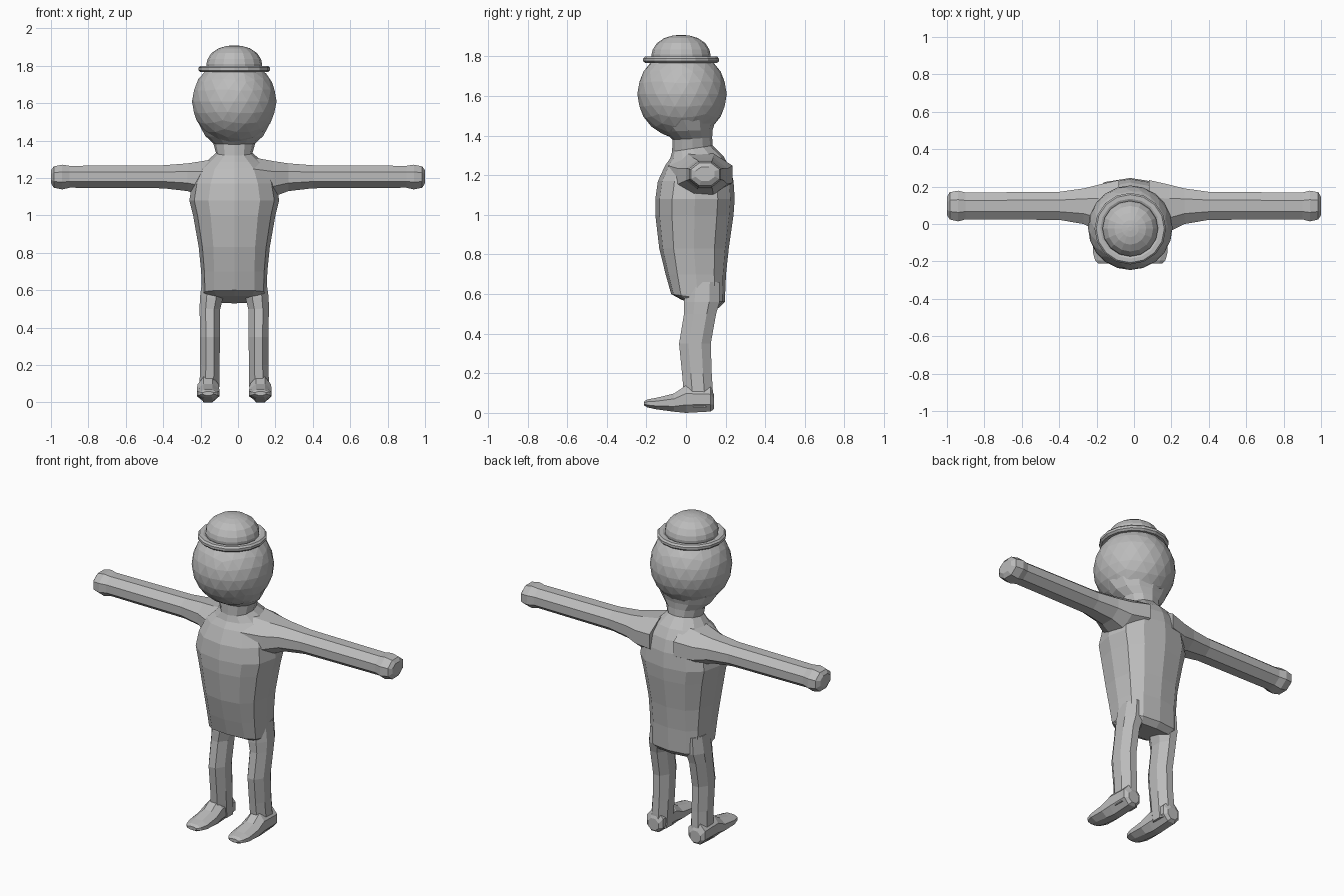
import bpy, bmesh, math

CX = -0.02  # body centre line

grey = bpy.data.materials.new("plain_grey")
grey.diffuse_color = (0.5, 0.5, 0.5, 1)


def finish(name, bm):
    bmesh.ops.recalc_face_normals(bm, faces=bm.faces)
    me = bpy.data.meshes.new(name)
    bm.to_mesh(me)
    bm.free()
    me.materials.append(grey)
    ob = bpy.data.objects.new(name, me)
    bpy.context.collection.objects.link(ob)
    return ob


def unit_ring(n, flat=False, power=2.0):
    """Points of a rounded n-gon filling -1..1; flat puts sides on the axes."""
    pts = []
    for i in range(n):
        a = 2 * math.pi * (i + (0.5 if flat else 0)) / n
        k = 1 / math.cos(math.pi / n) if flat else 1
        c, s = math.cos(a), math.sin(a)
        pts.append((k * math.copysign(abs(c) ** (2 / power), c),
                    k * math.copysign(abs(s) ** (2 / power), s)))
    return pts


def loft(name, rings):
    bm = bmesh.new()
    vs = [[bm.verts.new(p) for p in r] for r in rings]
    n = len(vs[0])
    for a, b in zip(vs, vs[1:]):
        for i in range(n):
            j = (i + 1) % n
            bm.faces.new((a[i], a[j], b[j], b[i]))
    bm.faces.new(vs[0])
    bm.faces.new(vs[-1])
    return finish(name, bm)


# torso and neck: z front, z back, y front, y back, half width, boxiness
torso = [
    (1.48, 1.48, -0.175, 0.150, 0.185, 2.0),
    (1.42, 1.43, -0.112, 0.135, 0.155, 2.0),
    (1.38, 1.39, -0.068, 0.132, 0.112, 2.0),
    (1.32, 1.35, -0.070, 0.135, 0.098, 2.1),
    (1.285, 1.295, -0.080, 0.190, 0.145, 2.2),
    (1.25, 1.24, -0.105, 0.222, 0.190, 2.3),
    (1.17, 1.17, -0.142, 0.240, 0.225, 2.4),
    (1.08, 1.08, -0.155, 0.246, 0.240, 2.5),
    (1.00, 1.00, -0.155, 0.240, 0.220, 2.5),
    (0.83, 0.83, -0.135, 0.216, 0.190, 2.6),
    (0.70, 0.70, -0.103, 0.202, 0.177, 2.8),
    (0.60, 0.56, -0.075, 0.196, 0.172, 3.0),
    (0.57, 0.53, -0.020, 0.165, 0.150, 3.0),
]
rings = []
for zf, zb, yf, yb, hx, p in torso:
    cy, hy = (yf + yb) / 2, (yb - yf) / 2
    rings.append([(CX + u * hx, cy + v * hy, zf + (zb - zf) * (v + 1) / 2)
                  for u, v in unit_ring(12, power=p)])
loft("torso_and_neck", rings)

# arms: x, z low, z high, y front, y back
arm = [
    (0.08, 1.100, 1.310, -0.090, 0.235),
    (0.19, 1.100, 1.290, -0.040, 0.210),
    (0.27, 1.130, 1.278, 0.000, 0.190),
    (0.40, 1.145, 1.268, 0.022, 0.172),
    (0.90, 1.148, 1.265, 0.025, 0.168),
    (0.94, 1.139, 1.271, 0.014, 0.178),
    (0.985, 1.148, 1.262, 0.024, 0.170),
    (1.00, 1.172, 1.242, 0.048, 0.145),
]
# legs: z, y front, y back, half width, distance from centre line
leg = [
    (0.66, 0.000, 0.170, 0.050, 0.120),
    (0.56, -0.010, 0.170, 0.062, 0.122),
    (0.50, -0.010, 0.152, 0.055, 0.130),
    (0.35, -0.035, 0.125, 0.053, 0.130),
    (0.20, -0.020, 0.130, 0.052, 0.130),
    (0.12, -0.013, 0.135, 0.053, 0.132),
    (0.03, 0.000, 0.138, 0.054, 0.136),
]
# feet: y, z low, z high, half width
foot = [
    (0.142, 0.020, 0.090, 0.035),
    (0.125, 0.007, 0.130, 0.055),
    (0.00, 0.000, 0.138, 0.056),
    (-0.06, 0.006, 0.098, 0.060),
    (-0.15, 0.018, 0.076, 0.060),
    (-0.195, 0.028, 0.068, 0.048),
    (-0.212, 0.038, 0.058, 0.030),
]
octagon = unit_ring(8, flat=True)
for side, s in (("left", 1), ("right", -1)):
    loft(side + "_arm", [[(s * x, (yf + yb) / 2 + u * (yb - yf) / 2,
                           (z0 + z1) / 2 + v * (z1 - z0) / 2) for u, v in octagon]
                         for x, z0, z1, yf, yb in arm])
    loft(side + "_leg", [[(CX + s * d + u * h, (yf + yb) / 2 + v * (yb - yf) / 2, z)
                          for u, v in octagon] for z, yf, yb, h, d in leg])
    loft(side + "_foot", [[(CX + s * 0.14 + u * h, y, (z0 + z1) / 2 + v * (z1 - z0) / 2)
                           for u, v in octagon] for y, z0, z1, h in foot])

# head: faceted ball
bm = bmesh.new()
bmesh.ops.create_icosphere(bm, subdivisions=3, radius=0.226)
for v in bm.verts:
    v.co.x += CX
    v.co.y += -0.02
    v.co.z += 1.61
finish("head", bm)


# hat: turned profiles of radius and height
def turned(name, profile):
    return loft(name, [[(CX + r * u, -0.025 + r * v, z) for u, v in unit_ring(16)]
                       for r, z in profile])


turned("hat_brim", [(0.14, 1.766), (0.18, 1.766), (0.191, 1.776), (0.191, 1.790),
                    (0.182, 1.800), (0.16, 1.800), (0.14, 1.790)])
turned("hat_crown", [(0.145, 1.775), (0.149, 1.81), (0.143, 1.835), (0.122, 1.868),
                     (0.085, 1.893), (0.045, 1.905), (0.012, 1.909)])
